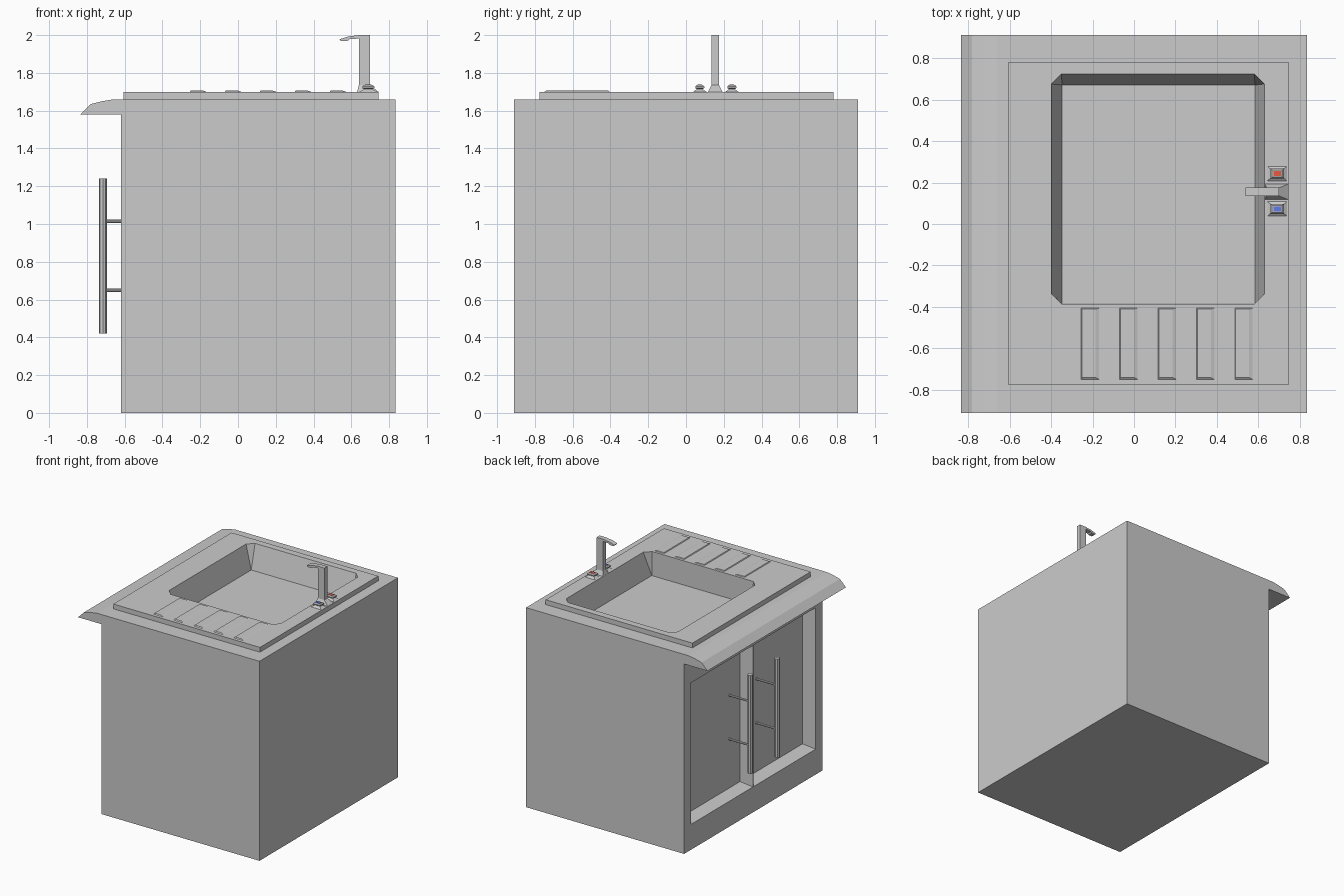
import bpy, bmesh, math
from mathutils import Matrix, Vector

if "Cube" in bpy.data.objects:
    bpy.data.objects.remove(bpy.data.objects["Cube"])


def finish(name, bm, color=None):
    bmesh.ops.recalc_face_normals(bm, faces=bm.faces)
    me = bpy.data.meshes.new(name)
    bm.to_mesh(me)
    bm.free()
    ob = bpy.data.objects.new(name, me)
    bpy.context.collection.objects.link(ob)
    if color:
        mat = bpy.data.materials.new(name + "_color")
        mat.diffuse_color = color
        mat.use_nodes = True
        mat.node_tree.nodes["Principled BSDF"].inputs["Base Color"].default_value = mat.diffuse_color
        me.materials.append(mat)
    return ob


def hull(name, points, color=None):
    bm = bmesh.new()
    for p in points:
        bm.verts.new(p)
    bmesh.ops.convex_hull(bm, input=bm.verts)
    bmesh.ops.dissolve_limit(bm, angle_limit=0.01, verts=bm.verts, edges=bm.edges)
    return finish(name, bm, color)


def rect(x0, x1, y0, y1, z):
    return [(x0, y0, z), (x1, y0, z), (x1, y1, z), (x0, y1, z)]


def prism(name, profile, y0, y1):
    bm = bmesh.new()
    f = bm.faces.new([bm.verts.new((x, y0, z)) for x, z in profile])
    ext = bmesh.ops.extrude_face_region(bm, geom=[f])
    bmesh.ops.translate(bm, vec=(0, y1 - y0, 0),
                        verts=[v for v in ext["geom"] if isinstance(v, bmesh.types.BMVert)])
    return finish(name, bm)


def rod(name, a, b, r, sides):
    a, b = Vector(a), Vector(b)
    rot = (b - a).to_track_quat('Z', 'Y').to_matrix().to_4x4()
    bm = bmesh.new()
    bmesh.ops.create_cone(bm, cap_ends=True, segments=sides, radius1=r, radius2=r,
                          depth=(b - a).length, matrix=Matrix.Translation((a + b) / 2) @ rot)
    return finish(name, bm)


def cut(ob, cutter):
    mod = ob.modifiers.new("cut", 'BOOLEAN')
    mod.operation, mod.solver, mod.object = 'DIFFERENCE', 'EXACT', cutter
    bpy.context.view_layer.objects.active = ob
    bpy.ops.object.modifier_apply(modifier=mod.name)


# Cabinet with overhanging worktop lip on the door side
cabinet = prism("cabinet", [(-0.62, 0), (0.835, 0), (0.835, 1.66), (-0.66, 1.66), (-0.72, 1.65),
                            (-0.78, 1.635), (-0.835, 1.58), (-0.62, 1.58)], -0.91, 0.91)
# Sink plate
plate = hull("sink_plate", rect(-0.605, 0.745, -0.775, 0.78, 1.66) + rect(-0.605, 0.745, -0.775, 0.78, 1.70))

# Basin hollow: chamfered top opening tapering to a square floor
x0, x1, y0, y1, c = -0.40, 0.63, -0.385, 0.725, 0.05
opening = [(x0 + c, y0), (x1 - c, y0), (x1, y0 + c), (x1, y1 - c),
           (x1 - c, y1), (x0 + c, y1), (x0, y1 - c), (x0, y0 + c)]
basin = hull("basin_cutter", [(x, y, 1.705) for x, y in opening] + rect(-0.347, 0.583, -0.383, 0.67, 1.50))
cut(cabinet, basin)
cut(plate, basin)
bpy.data.objects.remove(basin)

# Recessed door panels with sloping reveals, plus bar handles
for side, s in (("left", 1), ("right", -1)):
    ring = lambda x, i: [(x, s * y, z) for y in (0.003 + i, 0.82 - i) for z in (0.21 + i, 1.39 - i)]
    door = hull("door_cutter", ring(-0.625, 0) + ring(-0.52, 0.03))
    cut(cabinet, door)
    bpy.data.objects.remove(door)
    y = 0.177 * s
    rod(side + "_door_handle", (-0.715, y, 0.42), (-0.715, y, 1.24), 0.021, 8)
    for i, z in enumerate((0.65, 1.015)):
        rod(f"{side}_handle_post_{i}", (-0.71, y, z), (-0.518, y, z), 0.009, 8)

# Drainer ridges
for i in range(5):
    x = -0.21 + 0.185 * i
    hull(f"drainer_ridge_{i}", rect(x - 0.045, x + 0.045, -0.75, -0.405, 1.699)
         + rect(x - 0.04, x + 0.025, -0.74, -0.41, 1.706))

# Tap: flared base, column and curved spout
hull("tap_base", rect(0.63, 0.745, 0.117, 0.193, 1.699) + rect(0.64, 0.70, 0.135, 0.175, 1.735))
prism("tap_spout", [(0.64, 1.73), (0.70, 1.73), (0.70, 2.0), (0.64, 2.0), (0.585, 1.993), (0.538, 1.978),
                    (0.545, 1.968), (0.578, 1.968), (0.59, 1.978), (0.64, 1.982)], 0.135, 0.175)

# Hot and cold knobs with coloured caps
for name, y, col in (("hot", 0.243, (0.8, 0.1, 0.05, 1)), ("cold", 0.073, (0.12, 0.2, 0.8, 1))):
    box = lambda hx, hy, z: rect(0.69 - hx, 0.69 + hx, y - hy, y + hy, z)
    hull(name + "_knob_base", box(0.048, 0.036, 1.699) + box(0.02, 0.012, 1.716))
    hull(name + "_knob", box(0.018, 0.012, 1.712) + box(0.032, 0.024, 1.72)
         + box(0.032, 0.024, 1.728) + box(0.024, 0.017, 1.736))
    hull(name + "_knob_cap", box(0.018, 0.012, 1.733) + box(0.018, 0.012, 1.738), col)
